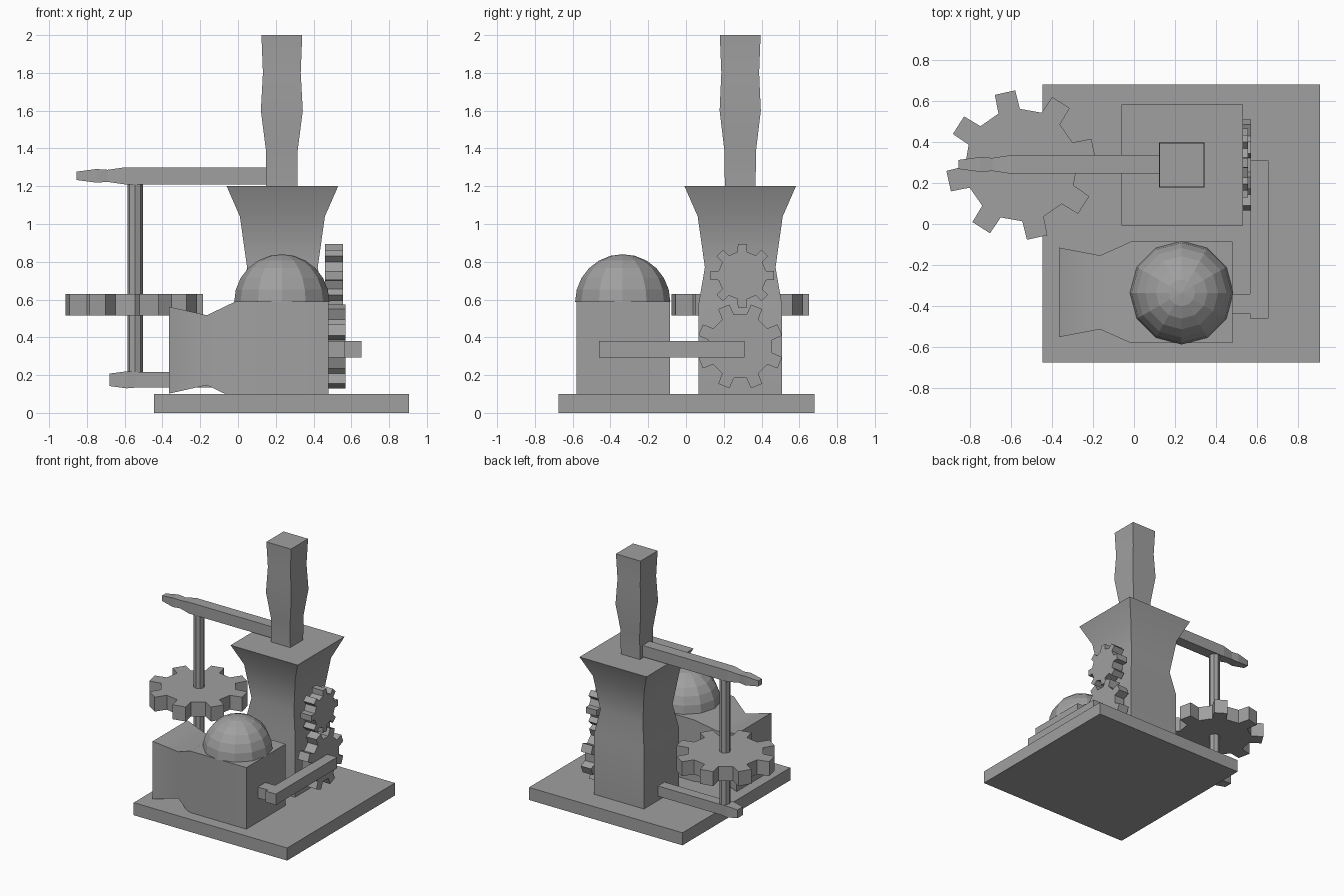
import bpy, bmesh, math
from mathutils import Matrix, Vector

if "Cube" in bpy.data.objects:
    bpy.data.objects.remove(bpy.data.objects["Cube"])

grey = bpy.data.materials.new("plain grey")
grey.diffuse_color = (0.35, 0.35, 0.35, 1)
grey.use_nodes = True
grey.node_tree.nodes["Principled BSDF"].inputs["Base Color"].default_value = grey.diffuse_color


def finish(name, bm, smooth=None):
    bmesh.ops.recalc_face_normals(bm, faces=bm.faces)
    mesh = bpy.data.meshes.new(name)
    bm.to_mesh(mesh)
    bm.free()
    mesh.materials.append(grey)
    ob = bpy.data.objects.new(name, mesh)
    bpy.context.collection.objects.link(ob)
    if smooth:
        bpy.ops.object.select_all(action='DESELECT')
        ob.select_set(True)
        bpy.context.view_layer.objects.active = ob
        bpy.ops.object.shade_smooth_by_angle(angle=math.radians(smooth))
    return ob


def loft(name, axis, center, sections, smooth=None):
    """Rectangular sections (position, half_a, half_b) joined along an axis."""
    bm = bmesh.new()
    rings = []
    for t, a, b in sections:
        ring = []
        for u, v in ((-1, -1), (1, -1), (1, 1), (-1, 1)):
            p = [u * a, v * b]
            p.insert(axis, t)
            c = list(center)
            c[axis] = 0
            ring.append(bm.verts.new(Vector(p) + Vector(c)))
        rings.append(ring)
    for r, s in zip(rings, rings[1:]):
        for i in range(4):
            j = (i + 1) % 4
            bm.faces.new((r[i], r[j], s[j], s[i]))
    bm.faces.new(rings[0])
    bm.faces.new(rings[-1])
    return finish(name, bm, smooth)


def box(name, x, y, z):
    return loft(name, 2, ((x[0] + x[1]) / 2, (y[0] + y[1]) / 2, 0),
                [(h, (x[1] - x[0]) / 2, (y[1] - y[0]) / 2) for h in z])


def gear(name, center, radius, thick, phase, rot=Matrix()):
    """Eight-toothed gear around z, then turned by rot."""
    bm = bmesh.new()
    outline = []
    for k in range(8):
        for off, r in ((-11.25, 0.75), (-8, 1), (8, 1), (11.25, 0.75)):
            a = math.radians(k * 45 + phase + off)
            outline.append(bm.verts.new((r * radius * math.cos(a),
                                         r * radius * math.sin(a), -thick / 2)))
    face = bm.faces.new(outline)
    out = bmesh.ops.extrude_face_region(bm, geom=[face])
    top = [v for v in out["geom"] if isinstance(v, bmesh.types.BMVert)]
    bmesh.ops.translate(bm, verts=top, vec=(0, 0, thick))
    bmesh.ops.transform(bm, matrix=Matrix.Translation(center) @ rot, verts=bm.verts)
    return finish(name, bm)


# Base and flared tower
box("base_plate", (-0.445, 0.905), (-0.675, 0.68), (0, 0.1))
loft("tower", 2, (0.235, 0.287, 0),
     [(0.09, 0.22, 0.22), (0.58, 0.22, 0.22), (0.77, 0.187, 0.187),
      (1.04, 0.225, 0.225), (1.2, 0.295, 0.295)], smooth=30)

# Lever handle on top of the tower
loft("handle", 2, (0.232, 0.287, 0),
     [(1.19, 0.084, 0.081), (1.39, 0.084, 0.084), (1.6, 0.111, 0.109),
      (1.8, 0.1, 0.1), (2.0, 0.108, 0.108)], smooth=30)

# Chest with a pinched, flared mouth
loft("chest", 0, (0, -0.333, 0.332),
     [(-0.365, 0.218, 0.23), (-0.165, 0.18, 0.185),
      (-0.015, 0.247, 0.257), (0.48, 0.247, 0.257)], smooth=40)

# Faceted dome
bm = bmesh.new()
bmesh.ops.create_uvsphere(bm, u_segments=12, v_segments=12, radius=0.252)
bmesh.ops.bisect_plane(bm, geom=bm.verts[:] + bm.edges[:] + bm.faces[:],
                       plane_co=(0, 0, 0), plane_no=(0, 0, 1), clear_inner=True)
bmesh.ops.holes_fill(bm, edges=[e for e in bm.edges if e.is_boundary])
bmesh.ops.translate(bm, verts=bm.verts, vec=(0.232, -0.335, 0.588))
finish("dome", bm)

# Arms holding the upright shaft
loft("upper_arm", 0, (0, 0.29, 1.255),
     [(-0.855, 0.022, 0.022), (-0.75, 0.036, 0.036), (-0.69, 0.032, 0.032),
      (-0.6, 0.045, 0.045), (0.15, 0.045, 0.045)])
loft("lower_arm", 0, (0, 0.29, 0.175),
     [(-0.68, 0.033, 0.033), (-0.59, 0.045, 0.045), (-0.54, 0.041, 0.041),
      (0.03, 0.041, 0.041)])
bm = bmesh.new()
bmesh.ops.create_cone(bm, cap_ends=True, segments=8, radius1=0.041, radius2=0.041,
                      depth=1.02, matrix=Matrix.Translation((-0.545, 0.29, 0.71)))
finish("shaft", bm)

# Gears
side = Matrix.Rotation(math.radians(90), 4, 'Y')
gear("shaft_gear", (-0.55, 0.287, 0.572), 0.365, 0.115, 12.5)
gear("small_side_gear", (0.508, 0.298, 0.727), 0.17, 0.095, 0, side)
gear("large_side_gear", (0.525, 0.287, 0.352), 0.229, 0.09, 22.5, side)

# Crank bar and its short link to the chest
box("crank_bar", (0.565, 0.655), (-0.46, 0.31), (0.292, 0.38))
box("crank_link", (0.47, 0.57), (-0.435, -0.34), (0.292, 0.38))
